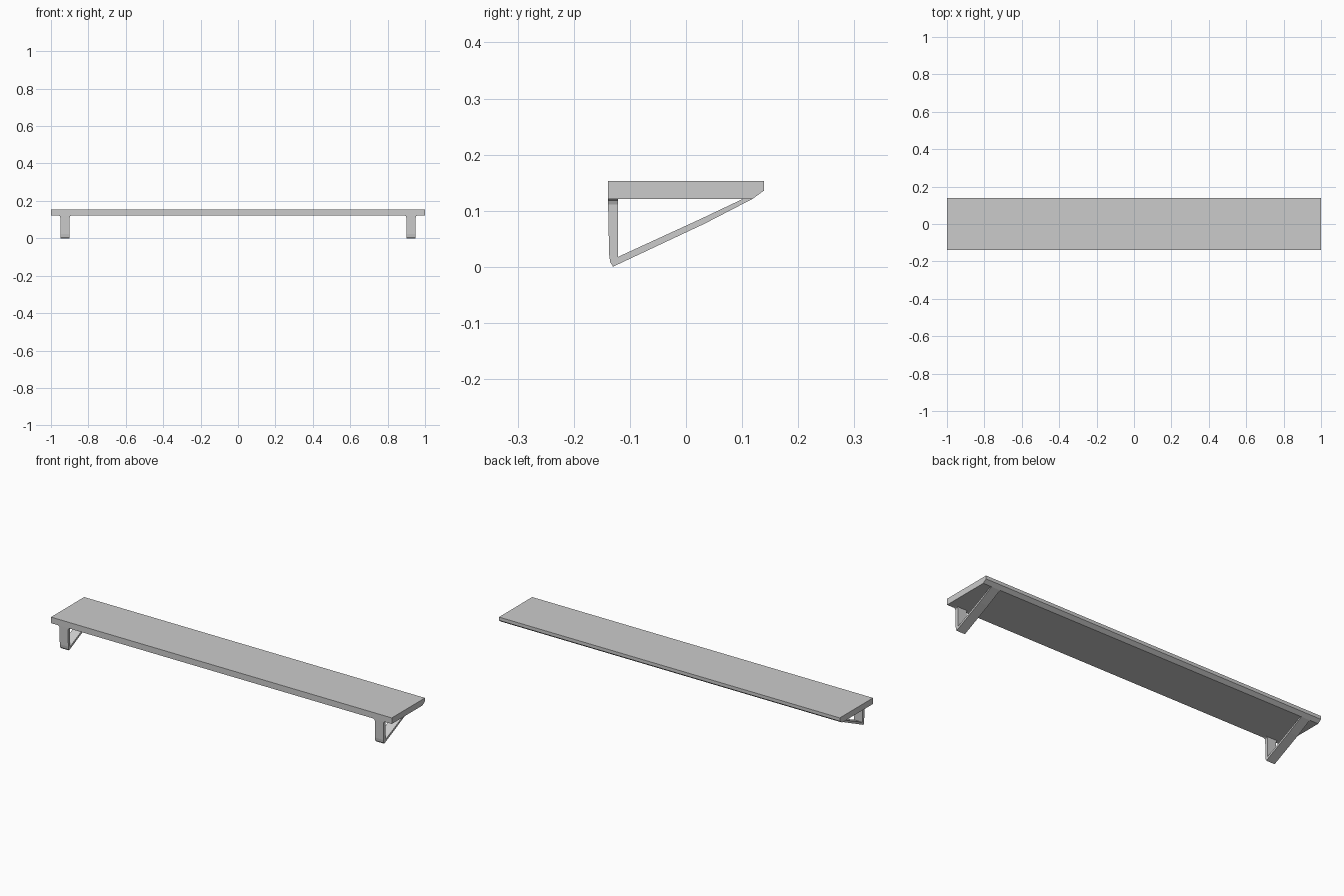
import bpy, bmesh

if "Cube" in bpy.data.objects:
    bpy.data.objects.remove(bpy.data.objects["Cube"])


def prism(bm, points, place, a, b):
    """Extrude a 2D outline between a and b; place(u, v, t) gives the 3D point."""
    n = len(points)
    lo = [bm.verts.new(place(u, v, a)) for u, v in points]
    hi = [bm.verts.new(place(u, v, b)) for u, v in points]
    bm.faces.new(lo)
    bm.faces.new(hi[::-1])
    for i in range(n):
        j = (i + 1) % n
        bm.faces.new((lo[i], hi[i], hi[j], lo[j]))


def finish(bm, name, mirror=False):
    bmesh.ops.recalc_face_normals(bm, faces=bm.faces)
    mesh = bpy.data.meshes.new(name)
    bm.to_mesh(mesh)
    bm.free()
    obj = bpy.data.objects.new(name, mesh)
    bpy.context.collection.objects.link(obj)
    if mirror:
        obj.modifiers.new("Mirror", 'MIRROR').use_axis[0] = True
    return obj


def side(u, v, t):
    return (t, u, v)


def front(u, v, t):
    return (u, t, v)


FRONT, INNER, UNDER, TOP = -0.139, -0.121, 0.1215, 0.1535
X0, X1 = 0.90, 0.95

# Shelf board with a chamfered back lower edge
bm = bmesh.new()
prism(bm, [(FRONT, UNDER), (0.119, UNDER), (0.139, 0.136),
           (0.139, TOP), (FRONT, TOP)], side, -1, 1)
finish(bm, "shelf_board")

# Upright legs with small flares where they meet the board
bm = bmesh.new()
prism(bm, [(FRONT, UNDER), (-0.137, 0.022), (-0.135, 0.008),
           (-0.131, 0.002), (INNER, 0.007), (INNER, UNDER)], side, X0, X1)
r = 0.01
for x, s in ((X0, -1), (X1, 1)):
    prism(bm, [(x, UNDER), (x, UNDER - r), (x + s * r * 0.3, UNDER - r * 0.3),
               (x + s * r, UNDER)], front, FRONT, INNER)
finish(bm, "bracket_leg", mirror=True)

# Sloping braces from the leg foot to the back of the board
bm = bmesh.new()
prism(bm, [(-0.131, 0.0), (0.033, 0.077), (0.119, UNDER),
           (0.102, UNDER), (0.025, 0.085), (INNER, 0.018)], side, X0, X1)
finish(bm, "bracket_brace", mirror=True)
